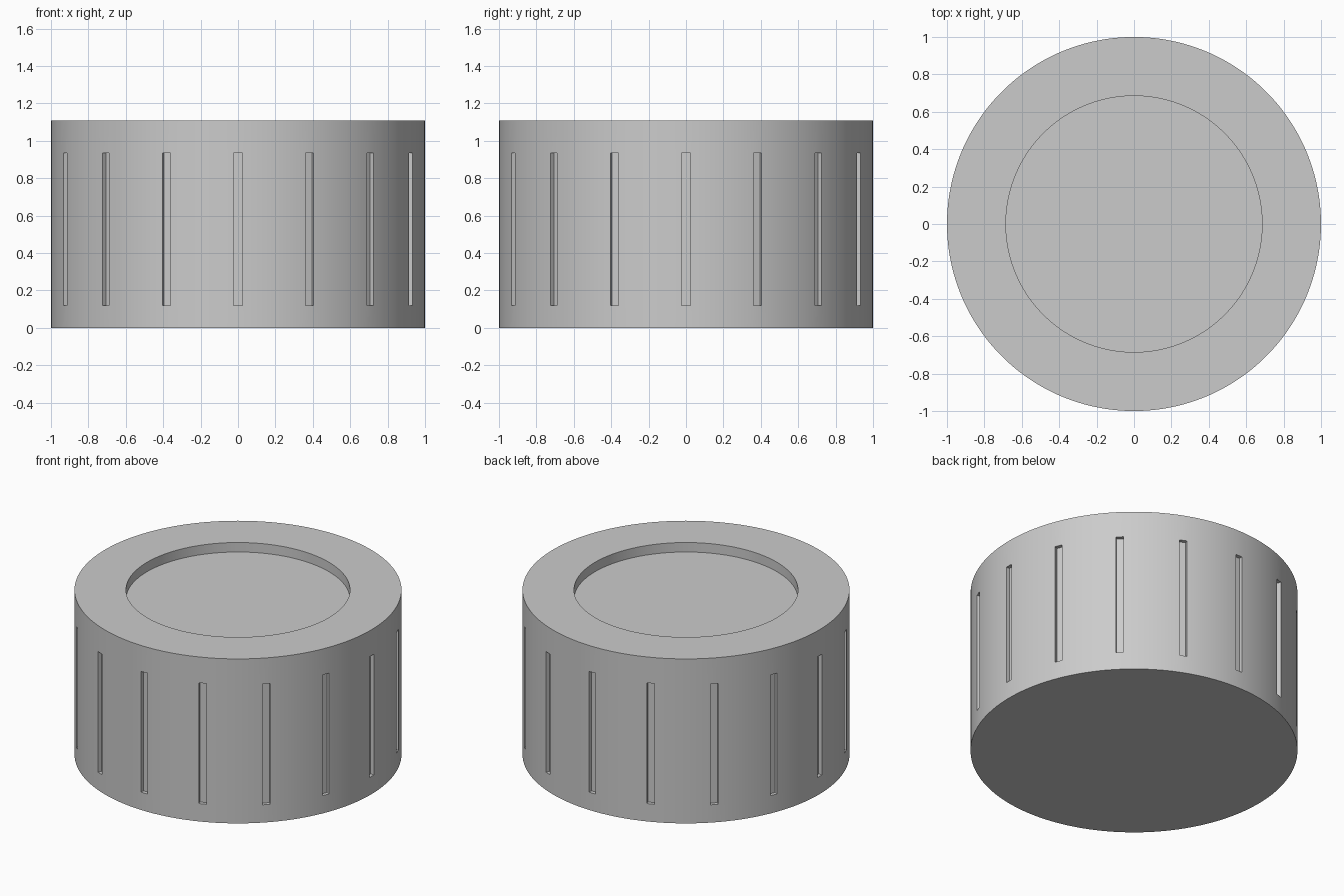
import bpy, bmesh
from math import asin, cos, sin, pi, radians

cube = bpy.data.objects.get("Cube")
if cube:
    bpy.data.objects.remove(cube, do_unlink=True)

SLOTS = 16
PLAIN = 7            # wall columns between neighbouring slots
SLOT_DEPTH = 0.025
half = asin(0.0235)  # half the angular width of a slot
pitch = 2 * pi / SLOTS

# Angles of the wall columns, the first column in each sector is a slot
angles = []
for k in range(SLOTS):
    step = (pitch - 2 * half) / PLAIN
    angles.append(k * pitch - half)
    angles += [k * pitch + half + step * i for i in range(PLAIN)]
count = len(angles)

# Profile from the base up the outer wall, over the rim, into the recess
profile = [(1, 0), (1, 0.12), (1, 0.935), (1, 1.11), (0.685, 1.11), (0.685, 1.046)]

bm = bmesh.new()
rings = [[bm.verts.new((r * cos(a), r * sin(a), z)) for a in angles] for r, z in profile]
slot_faces = []
for level, (low, high) in enumerate(zip(rings, rings[1:])):
    for j in range(count):
        n = (j + 1) % count
        face = bm.faces.new((low[j], low[n], high[n], high[j]))
        if level == 1 and j % (PLAIN + 1) == 0:
            slot_faces.append(face)
bm.faces.new(rings[0][::-1])   # underside
bm.faces.new(rings[-1])        # recess floor
bm.normal_update()

# Grip slots pushed straight into the wall
bmesh.ops.inset_individual(bm, faces=slot_faces, thickness=0, depth=-SLOT_DEPTH)

mesh = bpy.data.meshes.new("knob_body")
bm.to_mesh(mesh)
bm.free()
knob = bpy.data.objects.new("knob_body", mesh)
bpy.context.collection.objects.link(knob)

# Plain grey finish
grey = bpy.data.materials.new("light_grey")
grey.use_nodes = True
colour = (0.6, 0.6, 0.6, 1)
grey.diffuse_color = colour
grey.node_tree.nodes["Principled BSDF"].inputs["Base Color"].default_value = colour
mesh.materials.append(grey)

bpy.ops.object.select_all(action="DESELECT")
knob.select_set(True)
bpy.context.view_layer.objects.active = knob
bpy.ops.object.shade_smooth_by_angle(angle=radians(30))
